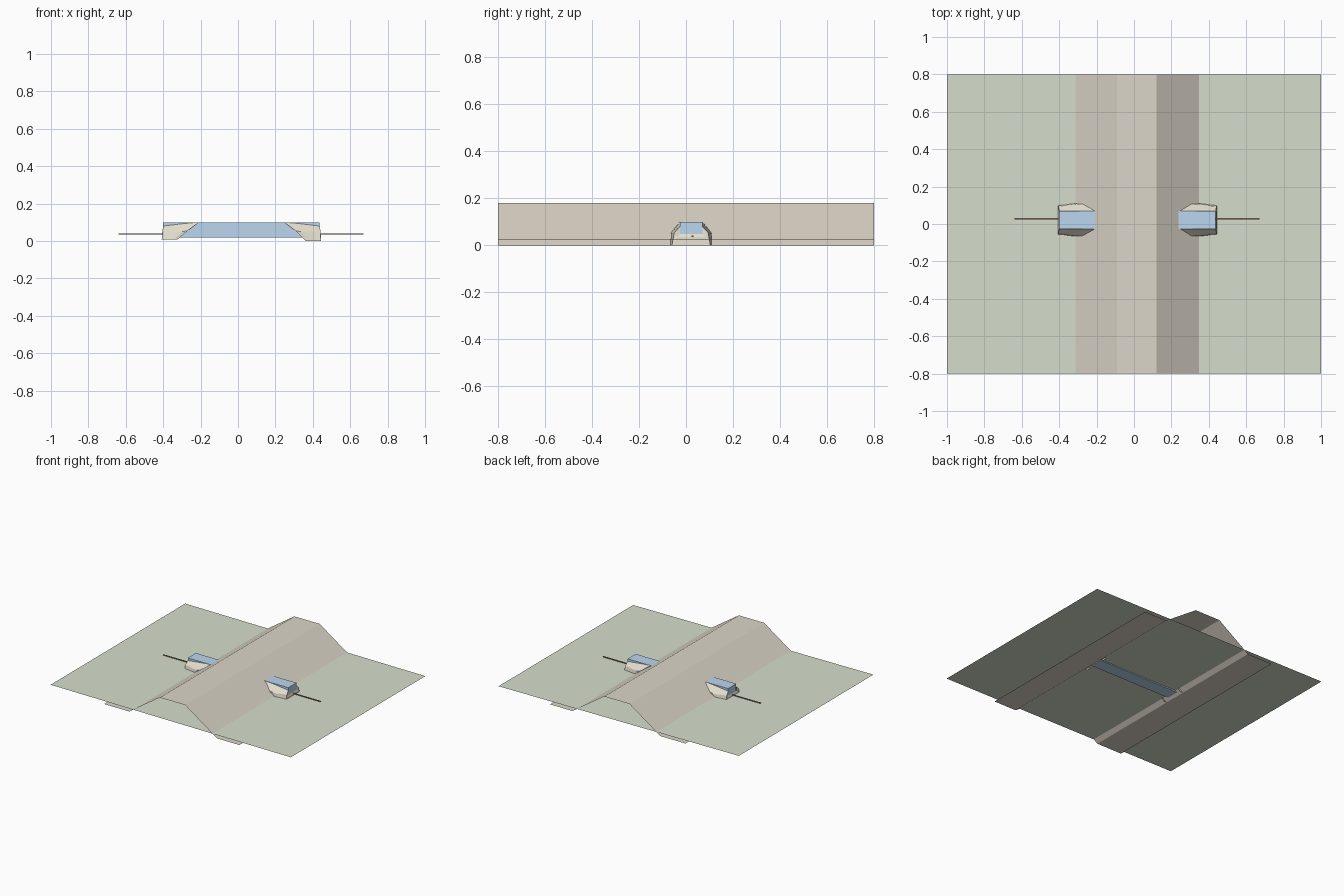
import bpy

if "Cube" in bpy.data.objects:
    bpy.data.objects.remove(bpy.data.objects["Cube"])


def mesh_object(name, verts, faces, mat):
    me = bpy.data.meshes.new(name)
    me.from_pydata(verts, [], faces)
    me.update()
    me.materials.append(mat)
    ob = bpy.data.objects.new(name, me)
    bpy.context.collection.objects.link(ob)
    return ob


def material(name, color):
    m = bpy.data.materials.new(name)
    m.diffuse_color = (*color, 1)
    m.use_nodes = True
    m.node_tree.nodes["Principled BSDF"].inputs["Base Color"].default_value = m.diffuse_color
    return m


def box(name, x0, x1, y0, y1, z0, z1, mat):
    v = [(x, y, z) for x in (x0, x1) for y in (y0, y1) for z in (z0, z1)]
    f = [(0, 1, 3, 2), (4, 6, 7, 5), (0, 4, 5, 1), (2, 3, 7, 6), (0, 2, 6, 4), (1, 5, 7, 3)]
    return mesh_object(name, v, f, mat)


def loft(name, rows, mat):
    n = len(rows[0])
    v = [p for r in rows for p in r]
    f = [(j * n + i, j * n + i + 1, (j + 1) * n + i + 1, (j + 1) * n + i)
         for j in range(len(rows) - 1) for i in range(n - 1)]
    return mesh_object(name, v, f, mat)


grass = material("grass", (0.67, 0.73, 0.60))
earth = material("earth", (0.72, 0.67, 0.58))
soil = material("fill_soil", (0.78, 0.74, 0.62))
blue = material("culvert_blue", (0.50, 0.67, 0.86))
brown = material("centreline_brown", (0.35, 0.22, 0.18))

# gently falling ground sheet
loft("terrain", [[(x, y, 0.0275 - 0.0055 * x) for x in (-1, 1)] for y in (-0.8, 0.8)], grass)

# open embankment sheet with toe flaps under the ground
profile = [(-0.555, 0.007), (-0.345, 0.007), (-0.09, 0.18),
           (0.12, 0.18), (0.385, 0.0), (0.572, 0.0)]
loft("embankment", [[(x, y, z) for x, z in profile] for y in (-0.8, 0.8)], earth)

# box culvert through the embankment
YC, HW = 0.022, 0.048
box("box_culvert", -0.40, 0.437, YC - HW, YC + HW, 0.02, 0.10, blue)

# stream centreline
for name, x0, x1 in (("inlet_line", -0.64, -0.40), ("outlet_line", 0.437, 0.67)):
    box(name, x0, x1, YC + 0.001, YC + 0.009, 0.036, 0.041, brown)

# graded fill wrapped round each culvert end: (x from end, side offset, z)
half = [
    [(0.075, 0.038, 0.0), (0.13, 0.037, 0.055), (0.19, 0.0, 0.10)],
    [(0.060, 0.040, 0.0), (0.10, 0.038, 0.050), (0.15, 0.0, 0.097)],
    [(0.040, 0.038, 0.0), (0.07, 0.034, 0.050), (0.10, 0.0, 0.092)],
    [(0.020, 0.036, 0.0), (0.03, 0.026, 0.055), (0.05, 0.0, 0.086)],
    [(-0.006, 0.034, 0.0), (-0.004, 0.024, 0.055), (0.0, 0.0, 0.080)],
    [(-0.008, 0.028, 0.0), (-0.006, 0.012, 0.035), (-0.001, 0.0, 0.048)],
]
for name, xe, d, zb in (("inlet_fill", -0.40, 1, 0.007), ("outlet_fill", 0.437, -1, 0.0)):
    rows = []
    for side, cols in ((1, half), (-1, half[::-1])):
        for c in cols:
            rows.append([(xe + d * x, YC + side * (HW + o), max(z, zb)) for x, o, z in c])
    loft(name, rows, soil)
